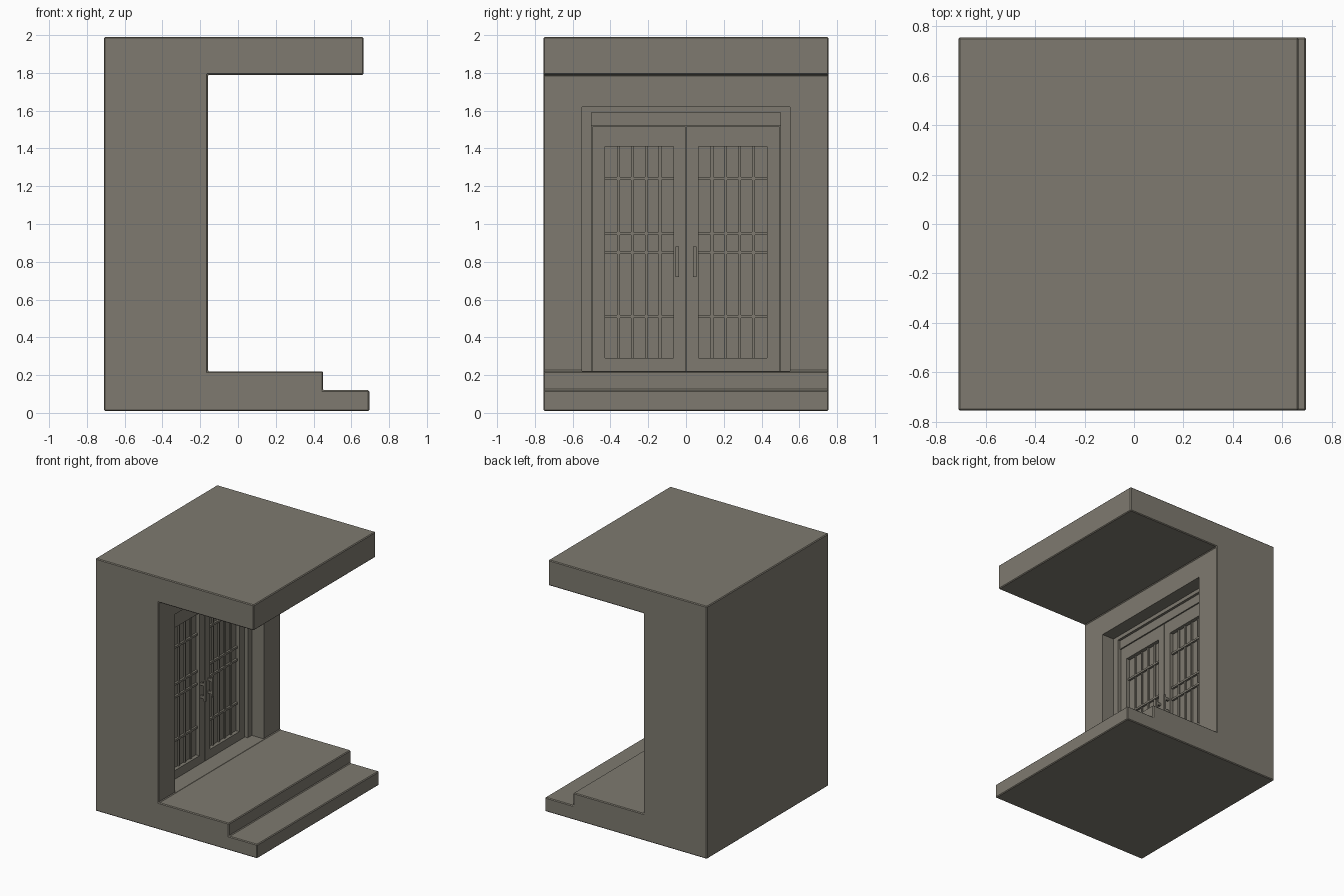
import bpy, bmesh, math

if "Cube" in bpy.data.objects:
    bpy.data.objects.remove(bpy.data.objects["Cube"])

# One flat stone colour for the whole model
stone = bpy.data.materials.new("warm_grey_stone")
stone.diffuse_color = (0.21, 0.195, 0.16, 1)
stone.use_nodes = True
stone.node_tree.nodes["Principled BSDF"].inputs["Base Color"].default_value = stone.diffuse_color


def finish(name, bm):
    bmesh.ops.recalc_face_normals(bm, faces=bm.faces)
    mesh = bpy.data.meshes.new(name)
    bm.to_mesh(mesh)
    bm.free()
    mesh.materials.append(stone)
    ob = bpy.data.objects.new(name, mesh)
    bpy.context.collection.objects.link(ob)
    return ob


def add_box(bm, x0, x1, y0, y1, z0, z1):
    verts = bmesh.ops.create_cube(bm, size=1)["verts"]
    for v in verts:
        v.co = ((x0 + x1) / 2 + v.co.x * (x1 - x0),
                (y0 + y1) / 2 + v.co.y * (y1 - y0),
                (z0 + z1) / 2 + v.co.z * (z1 - z0))


def boxes(name, specs):
    bm = bmesh.new()
    for s in specs:
        add_box(bm, *s)
    return finish(name, bm)


WALL, BACK = -0.16, -0.32          # wall face and back of the doorway
FLOOR, HEAD, HALF = 0.222, 1.62, 0.55

# Porch shell: side profile (roof slab, wall, two steps) extruded across y
profile = [(-0.71, 0.01), (0.695, 0.01), (0.695, 0.12), (0.45, 0.12),
           (0.45, 0.22), (WALL, 0.22), (WALL, 1.79), (0.665, 1.79),
           (0.665, 1.99), (-0.71, 1.99)]
bm = bmesh.new()
face = bm.faces.new([bm.verts.new((x, -0.755, z)) for x, z in profile])
ext = bmesh.ops.extrude_face_region(bm, geom=[face])["geom"]
bmesh.ops.translate(bm, vec=(0, 1.51, 0),
                    verts=[g for g in ext if isinstance(g, bmesh.types.BMVert)])
bmesh.ops.recalc_face_normals(bm, faces=bm.faces)
bmesh.ops.bevel(bm, geom=bm.edges[:], offset=0.006, segments=1,
                affect='EDGES', profile=0.5)
shell = finish("porch_shell", bm)

# Doorway recess cut into the wall
cutter = boxes("doorway_cutter", [(BACK, -0.05, -HALF, HALF, FLOOR, HEAD)])
cutter.hide_render = True
mod = shell.modifiers.new("doorway", 'BOOLEAN')
mod.operation = 'DIFFERENCE'
mod.solver = 'EXACT'
mod.object = cutter
bpy.context.view_layer.objects.active = shell
shell.select_set(True)
bpy.ops.object.modifier_apply(modifier=mod.name)
bpy.data.objects.remove(cutter)
bpy.ops.object.shade_smooth_by_angle(angle=math.radians(30))

# Outer door frame: two posts, a head and a transom board
frame_x = -0.265
boxes("door_frame", [
    (BACK - 0.01, frame_x, -HALF - 0.01, -0.50, 0.21, HEAD + 0.01),
    (BACK - 0.01, frame_x, 0.50, HALF + 0.01, 0.21, HEAD + 0.01),
    (BACK - 0.01, frame_x, -0.50, 0.50, 1.59, HEAD + 0.01),
    (BACK - 0.01, frame_x - 0.02, -0.50, 0.50, 1.52, 1.59)])

# Pair of glazed doors
leaf_x = -0.29
IN, OUT, LOW, HIGH = 0.065, 0.43, 0.29, 1.41
for side, label in ((-1, "left"), (1, "right")):
    def span(a, b):
        return tuple(sorted((side * a, side * b)))

    # Stiles and rails
    boxes(label + "_door_leaf", [
        (BACK - 0.01, leaf_x, *span(0.003, IN), 0.21, 1.515),
        (BACK - 0.01, leaf_x, *span(OUT, 0.495), 0.21, 1.515),
        (BACK - 0.01, leaf_x, *span(IN, OUT), 0.21, LOW),
        (BACK - 0.01, leaf_x, *span(IN, OUT), HIGH, 1.515)])

    # Glazing bars
    bars = []
    for i in range(1, 5):
        y = IN + (OUT - IN) * i / 5
        bars.append((BACK - 0.005, -0.309, *span(y - 0.007, y + 0.007), LOW, HIGH))
    for z in (0.51, 0.85, 0.95, 1.24):
        bars.append((BACK - 0.005, -0.304, *span(IN, OUT), z - 0.008, z + 0.008))
    boxes(label + "_glazing_bars", bars)

    # Pull handle on two short stand-offs
    boxes(label + "_door_handle", [
        (-0.262, -0.247, *span(0.038, 0.056), 0.72, 0.88),
        (leaf_x - 0.005, -0.260, *span(0.040, 0.054), 0.74, 0.76),
        (leaf_x - 0.005, -0.260, *span(0.040, 0.054), 0.84, 0.86)])
